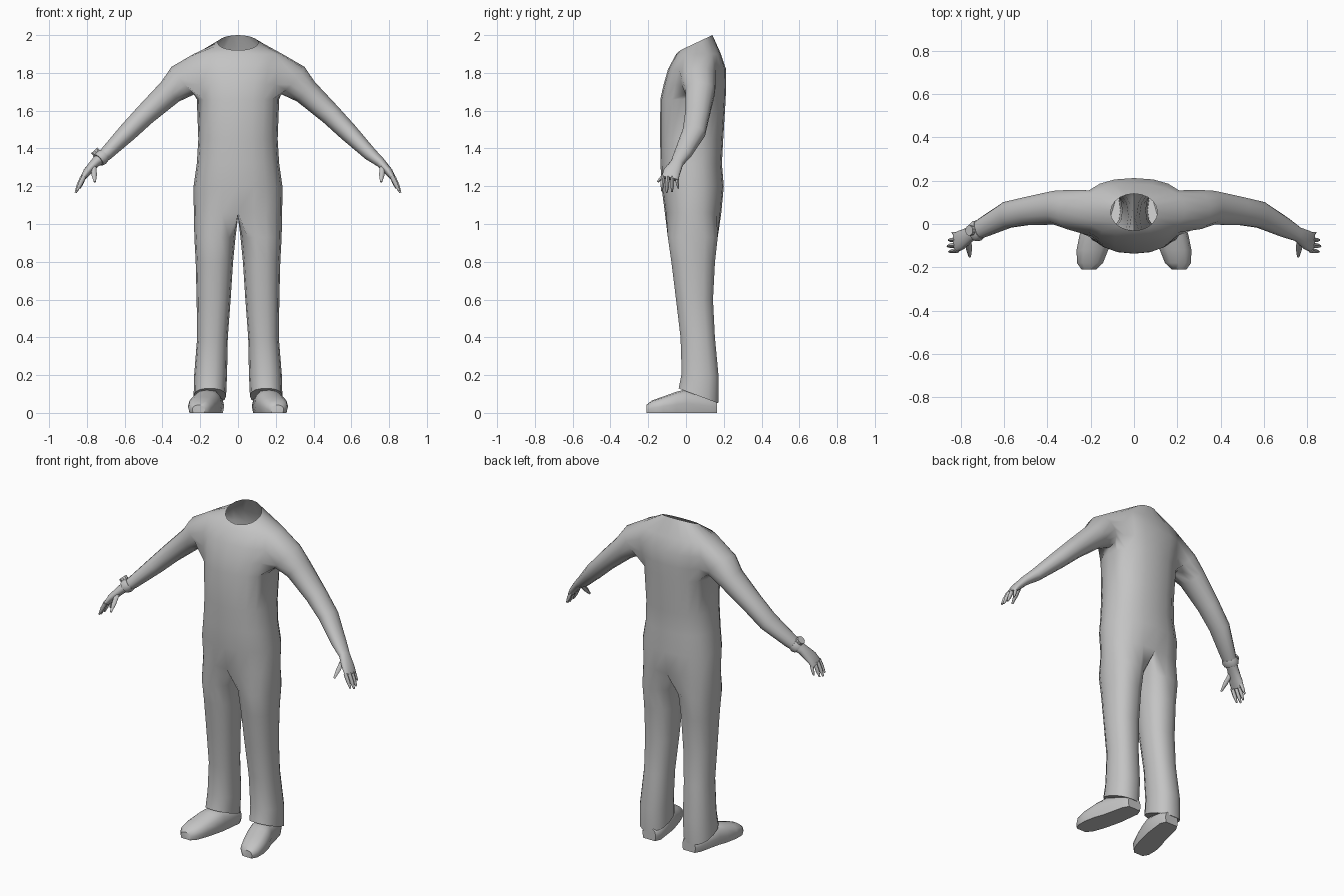
import bpy, bmesh, math
from mathutils import Vector

if "Cube" in bpy.data.objects:
    bpy.data.objects.remove(bpy.data.objects["Cube"])

grey = bpy.data.materials.new("plain_grey")
grey.use_nodes = True
grey.diffuse_color = (0.55, 0.55, 0.55, 1)
grey.node_tree.nodes["Principled BSDF"].inputs["Base Color"].default_value = (0.55, 0.55, 0.55, 1)


def ring(bm, center, u, v, n, power=2.3):
    """Rounded cross-section spanned by the half-axes u and v."""
    verts = []
    for k in range(n):
        a = 2 * math.pi * k / n
        c, s = math.cos(a), math.sin(a)
        c = math.copysign(abs(c) ** (2 / power), c)
        s = math.copysign(abs(s) ** (2 / power), s)
        verts.append(bm.verts.new(Vector(center) + Vector(u) * c + Vector(v) * s))
    return verts


def stitch(bm, a, b):
    """Join two equal loops with quads, using the closest alignment."""
    n = len(a)
    options = [[b[(o + d * i) % n] for i in range(n)] for o in range(n) for d in (1, -1)]
    b = min(options, key=lambda c: sum((p.co - q.co).length_squared for p, q in zip(a, c)))
    for i in range(n):
        j = (i + 1) % n
        bm.faces.new((a[i], a[j], b[j], b[i]))


def skin(bm, rings):
    for a, b in zip(rings, rings[1:]):
        stitch(bm, a, b)


def limb(bm, path, side, n, power=2.1):
    """Rings square to a path of (x, y, z, half height, half depth)."""
    pts = [Vector((side * p[0], p[1], p[2])) for p in path]
    rings = []
    for i, p in enumerate(path):
        t = (pts[min(i + 1, len(pts) - 1)] - pts[max(i - 1, 0)]).normalized()
        y = Vector((0, 1, 0))
        v = (y - t * t.dot(y)).normalized()
        rings.append(ring(bm, pts[i], t.cross(v) * p[3], v * p[4], n, power))
    return rings


def finish(bm, name, angle=60):
    bmesh.ops.recalc_face_normals(bm, faces=bm.faces)
    mesh = bpy.data.meshes.new(name)
    bm.to_mesh(mesh)
    bm.free()
    obj = bpy.data.objects.new(name, mesh)
    bpy.context.collection.objects.link(obj)
    mesh.materials.append(grey)
    bpy.ops.object.select_all(action='DESELECT')
    obj.select_set(True)
    bpy.context.view_layer.objects.active = obj
    bpy.ops.object.shade_smooth_by_angle(angle=math.radians(angle))
    return obj


# Torso sections: height, half width, front, back
TORSO = [(1.06, .234, -.112, .187), (1.2, .235, -.13, .2), (1.32, .218, -.135, .19),
         (1.45, .21, -.137, .197), (1.66, .218, -.136, .21), (1.74, .235, -.118, .212),
         (1.82, .25, -.095, .212), (1.9, .235, -.052, .185)]
ARM = [(.29, .067, 1.76, .095, .093), (.36, .075, 1.70, .07, .08), (.49, .06, 1.58, .057, .066),
       (.585, .042, 1.485, .05, .062), (.70, -.018, 1.37, .036, .046),
       (.755, -.047, 1.325, .026, .034), (.80, -.075, 1.275, .021, .046),
       (.823, -.085, 1.24, .014, .046)]
# Leg sections: height, x, half width, y, half depth, hem tilt
LEG = [(.93, .122, .109, .036, .135, 0), (.8, .125, .099, .038, .118, 0),
       (.6, .129, .09, .045, .1, 0), (.4, .135, .081, .062, .093, 0),
       (.2, .145, .087, .075, .1, -.01), (.09, .149, .086, .066, .107, -.04)]
SIDES, LIMB = 20, 14

# Body: torso, sleeves with palms, and trousers in one connected skin
bm = bmesh.new()
rows = [ring(bm, (0, (f + b) / 2, z), (w, 0, 0), (0, (b - f) / 2, 0), SIDES) for z, w, f, b in TORSO]
rows.append(ring(bm, (0, .055, 1.96), (.108, 0, 0), (0, .085, .04), SIDES, 2))
skin(bm, rows)
low, high = 4, 7
crotch = [bm.verts.new((0, y, 1.035)) for y in (-.05, .038, .125)]
for side in (1, -1):
    mid = 0 if side == 1 else SIDES // 2
    cols = [(mid + k) % SIDES for k in range(-2, 3)]
    # Armhole cut into the side of the torso
    hole = [f for f in bm.faces if all(
        v in [rows[r][c] for r in range(low, high + 1) for c in cols] for v in f.verts)]
    bmesh.ops.delete(bm, geom=hole, context='FACES_ONLY')
    inner = [rows[r][c] for r in range(low + 1, high) for c in cols[1:-1]]
    edge = ([rows[low][c] for c in cols] + [rows[r][cols[-1]] for r in range(low + 1, high)]
            + [rows[high][c] for c in reversed(cols)]
            + [rows[r][cols[0]] for r in range(high - 1, low, -1)])
    bmesh.ops.delete(bm, geom=inner, context='VERTS')
    arm = limb(bm, ARM, side, LIMB)
    skin(bm, [edge] + arm)
    bm.faces.new(arm[-1])
    # Trouser leg from half of the waist loop plus the crotch
    half = [rows[0][(mid + k) % SIDES] for k in range(-5, 6)]
    seam = crotch if half[-1].co.y < half[0].co.y else crotch[::-1]
    leg = [ring(bm, (side * x, y, z), (w, 0, 0), (0, d, tilt), LIMB) for z, x, w, y, d, tilt in LEG]
    skin(bm, [half + seam] + leg)
    bm.faces.new(leg[-1])
stray = [e for e in bm.edges if not e.link_faces]
bmesh.ops.delete(bm, geom=stray, context='EDGES')
finish(bm, "clothed_body", 75)

# Fingers and thumb: root, tip, thickness
FINGERS = [((.815, -.122, 1.252), (.853, -.128, 1.175), .012),
           ((.822, -.098, 1.25), (.86, -.102, 1.165), .013),
           ((.822, -.073, 1.25), (.855, -.074, 1.17), .012),
           ((.815, -.05, 1.252), (.838, -.04, 1.188), .011),
           ((.765, -.075, 1.305), (.758, -.15, 1.222), .015)]
# Shoe sections: y, x, half width, top
SHOE = [(.165, .135, .045, .075), (.13, .137, .064, .09), (0, .16, .072, .125),
        (-.05, .175, .076, .112), (-.12, .192, .073, .087), (-.18, .203, .06, .066),
        (-.21, .208, .034, .042)]
for side, word in ((1, "left"), (-1, "right")):
    bm = bmesh.new()
    for root, tip, r in FINGERS:
        a, b = Vector(root), Vector(tip)
        path = [(*a, r, r), (*a.lerp(b, .55), r * .95, r * .9), (*b, r * .4, r * .4)]
        rings = limb(bm, path, side, 6, 2)
        skin(bm, rings)
        bm.faces.new(rings[0])
        bm.faces.new(rings[-1])
    finish(bm, word + "_fingers")

    bm = bmesh.new()
    rings = [ring(bm, (side * x, y, top * .4), (w, 0, 0), (0, 0, top * .6), 12, 2.4)
             for y, x, w, top in SHOE]
    for v in bm.verts:
        if v.co.z < .015:
            v.co.z = 0
    skin(bm, rings)
    bm.faces.new(rings[0])
    bm.faces.new(rings[-1])
    finish(bm, word + "_shoe", 45)

# Wristwatch on the right arm
bm = bmesh.new()
band = limb(bm, [(.712, -.025, 1.362, .037, .045), (.726, -.032, 1.35, .041, .049),
                 (.74, -.039, 1.338, .036, .044)], -1, LIMB)
skin(bm, band)
bm.faces.new(band[0])
bm.faces.new(band[-1])
finish(bm, "watch_band", 40)
bpy.ops.mesh.primitive_cylinder_add(vertices=10, radius=.024, depth=.018,
                                    location=(-.755, -.03, 1.383), rotation=(0, -.75, 0))
dial = bpy.context.object
dial.name = "watch_dial"
dial.data.materials.append(grey)
